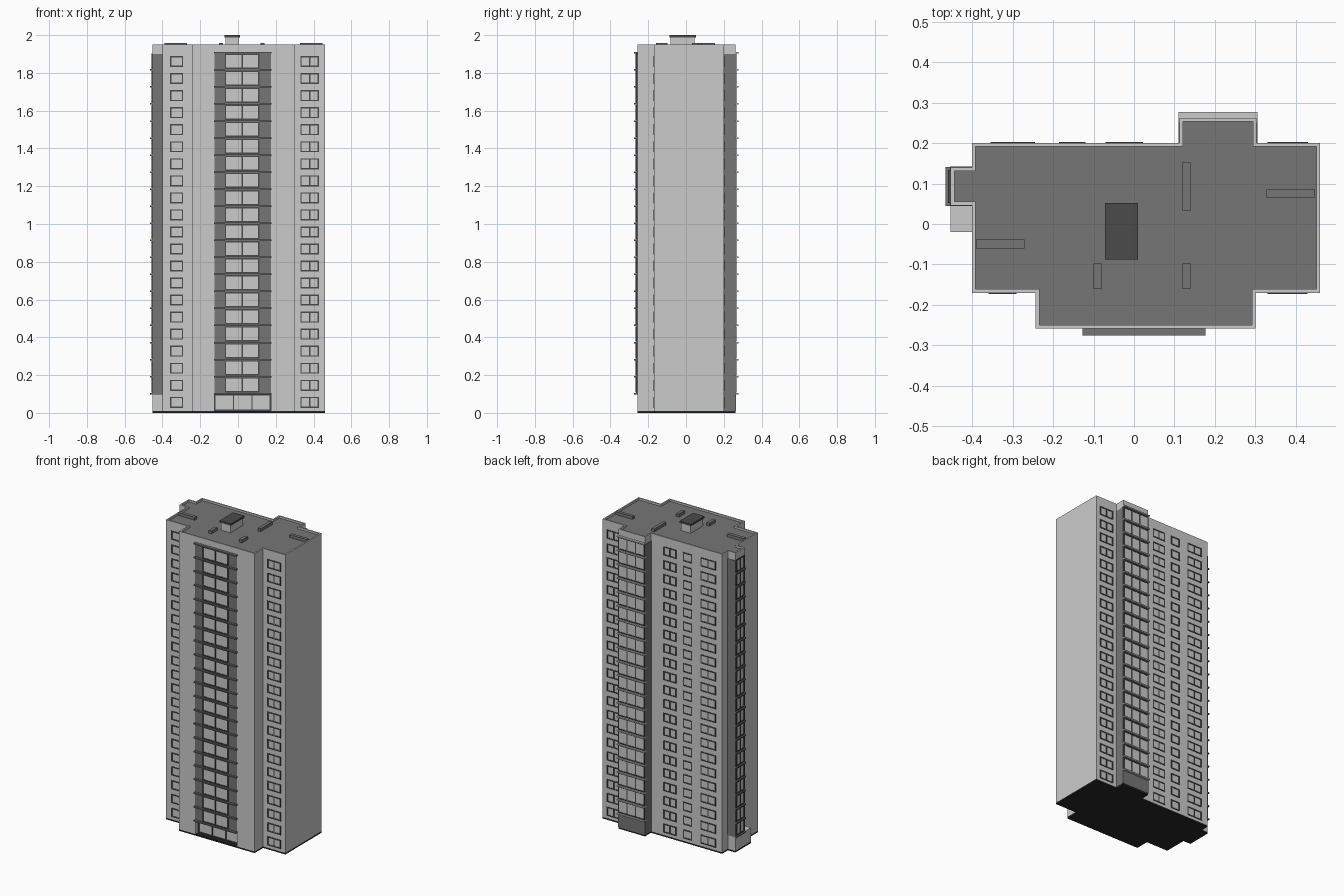
import bpy, bmesh
from mathutils import Matrix, Vector

if "Cube" in bpy.data.objects:
    bpy.data.objects.remove(bpy.data.objects["Cube"])

FLOOR = 0.0902          # storey height
def mat(name, g):
    m = bpy.data.materials.new(name)
    m.diffuse_color = (g, g, g, 1)
    m.use_nodes = True
    m.node_tree.nodes["Principled BSDF"].inputs["Base Color"].default_value = m.diffuse_color
    return m
WALL, DARK, FRAME, BLACK = mat("wall", 0.6), mat("dark_panel", 0.18), mat("frame", 0.07), mat("base", 0.02)

def finish(bm, name, mats, floors=1):
    me = bpy.data.meshes.new(name)
    bm.to_mesh(me)
    bm.free()
    ob = bpy.data.objects.new(name, me)
    bpy.context.collection.objects.link(ob)
    for m in mats:
        me.materials.append(m)
    if floors > 1:      # repeat one storey up the tower
        a = ob.modifiers.new("storeys", 'ARRAY')
        a.count = floors
        a.use_relative_offset = False
        a.use_constant_offset = True
        a.constant_offset_displace = (0, 0, FLOOR)
    return ob

def boxes(name, items, m, floors=1):
    """Each item: x0, x1, y0, y1, z0, z1"""
    bm = bmesh.new()
    for x0, x1, y0, y1, z0, z1 in items:
        c = Matrix.Translation(((x0 + x1) / 2, (y0 + y1) / 2, (z0 + z1) / 2))
        s = Matrix.Diagonal((x1 - x0, y1 - y0, z1 - z0, 1))
        bmesh.ops.create_cube(bm, size=1, matrix=c @ s)
    return finish(bm, name, [m], floors)

def prism(name, pts, z0, z1, mats, parapet=0):
    bm = bmesh.new()
    base = bm.faces.new([bm.verts.new((x, y, z0)) for x, y in pts])
    ext = bmesh.ops.extrude_face_region(bm, geom=[base], use_keep_orig=True)["geom"]
    bmesh.ops.translate(bm, verts=[v for v in ext if isinstance(v, bmesh.types.BMVert)], vec=(0, 0, z1 - z0))
    bmesh.ops.recalc_face_normals(bm, faces=bm.faces)
    if parapet:         # sunken roof inside a rim
        top = max(bm.faces, key=lambda f: f.calc_center_median().z)
        bmesh.ops.inset_region(bm, faces=[top], thickness=0.009, use_even_offset=True)
        ext = bmesh.ops.extrude_face_region(bm, geom=[top])["geom"]
        bmesh.ops.translate(bm, verts=[v for v in ext if isinstance(v, bmesh.types.BMVert)], vec=(0, 0, -parapet))
        for f in ext:
            if isinstance(f, bmesh.types.BMFace):
                f.material_index = 1
        if top.is_valid:
            bmesh.ops.delete(bm, geom=[top], context='FACES_ONLY')
    return finish(bm, name, mats)

def grid_bars(a0, a1, z0, z1, panes, t=0.007):
    """Window frame bars as (a0, a1, z0, z1) in the wall plane"""
    bars = [(a0, a1, z0, z0 + t), (a0, a1, z1 - t, z1)]
    for i in range(panes + 1):
        c = a0 + t / 2 + (a1 - a0 - t) * i / panes
        bars.append((c - t / 2, c + t / 2, z0 + t, z1 - t))
    return bars

def window_y(name, x0, x1, y0, y1, z0, z1, panes, floors):
    boxes(name, [(a, b, y0, y1, c, d) for a, b, c, d in grid_bars(x0, x1, z0, z1, panes)], FRAME, floors)

# Footprint, counter-clockwise
F, B = -0.258, 0.262
right = [(0.30, F), (0.30, -0.17), (0.46, -0.17), (0.46, 0.20), (0.303, 0.20), (0.303, B),
         (0.112, B), (0.112, 0.20), (-0.40, 0.20), (-0.40, 0.14), (-0.453, 0.14)]
left = [(-0.40, -0.17), (-0.243, -0.17), (-0.243, F)]
upper = right + [(-0.453, 0.046), (-0.40, 0.046)] + left
lower = right + [(-0.453, -0.02), (-0.40, -0.02)] + left
notch = [(-0.125, F), (-0.125, F + 0.03), (0.175, F + 0.03), (0.175, F)]

prism("base_plinth", lower, 0, 0.01, [BLACK])
prism("ground_floor", lower + notch, 0.01, 0.1, [WALL])
prism("tower_walls", upper, 0.1, 1.95, [WALL, DARK], parapet=0.012)

# Dark cladding on the balcony stacks
boxes("front_dark_panel", [(-0.125, 0.175, F - 0.004, F + 0.01, 0.1, 1.9)], DARK)
boxes("back_bay_cladding", [(0.110, 0.305, 0.2, B + 0.002, 0.01, 1.9)], DARK)
boxes("left_bay_cladding", [(-0.455, -0.40, 0.044, 0.142, 0.1, 1.9)], DARK)

# Front balconies: slabs, glazing and frames
boxes("front_balcony_slabs", [(-0.127, 0.177, -0.275, F, 0.098, 0.106)], DARK, 21)
boxes("front_balcony_panes", [(-0.068, 0.112, -0.265, F, 0.11, 0.186)], WALL, 20)
window_y("front_balcony_frames", -0.07, 0.114, -0.268, F, 0.108, 0.188, 2, 20)

# Back bay glazing
boxes("back_balcony_slabs", [(0.110, 0.305, 0.25, 0.277, 0.098, 0.106)], WALL, 21)
boxes("back_balcony_panes", [(0.113, 0.302, 0.25, 0.266, 0.108, 0.186)], WALL, 20)
window_y("back_balcony_frames", 0.112, 0.303, 0.255, 0.268, 0.107, 0.188, 3, 20)

# Left bay glazing
boxes("left_balcony_slabs", [(-0.465, -0.44, 0.045, 0.141, 0.098, 0.106)], DARK, 20)
boxes("left_balcony_panes", [(-0.457, -0.45, 0.055, 0.13, 0.11, 0.186)], WALL, 20)
boxes("left_balcony_frames", [(-0.459, -0.45, a, b, c, d)
                              for a, b, c, d in grid_bars(0.052, 0.134, 0.108, 0.188, 2)], FRAME, 20)

# Entrance glazing inside the ground floor notch
window_y("entrance_frame", -0.125, 0.175, F + 0.025, F + 0.032, 0.01, 0.1, 3, 1)

# Plain windows, one storey repeated
for n, x0, x1, y, p in [("front_left", -0.36, -0.29, -0.17, 1), ("front_right", 0.33, 0.428, -0.17, 2),
                        ("back_right", 0.33, 0.43, 0.20, 2), ("back_middle", -0.07, 0.022, 0.20, 2),
                        ("back_narrow", -0.185, -0.12, 0.20, 1), ("back_left", -0.355, -0.245, 0.20, 2)]:
    window_y(n + "_windows", x0, x1, y - 0.003, y + 0.003, 0.027, 0.085, p, 21)

# Roof vents and stair head
Z = 1.935
boxes("roof_vents", [(-0.39, -0.27, -0.06, -0.038, Z, 1.957), (0.327, 0.447, 0.065, 0.085, Z, 1.957),
                     (0.12, 0.14, 0.033, 0.153, Z, 1.957), (0.12, 0.14, -0.16, -0.098, Z, 1.957),
                     (-0.10, -0.08, -0.16, -0.098, Z, 1.957)], DARK)
boxes("stair_head", [(-0.066, 0.004, -0.082, 0.046, Z, 1.99)], WALL)
boxes("stair_head_roof", [(-0.072, 0.01, -0.088, 0.052, 1.988, 2.0)], FRAME)
